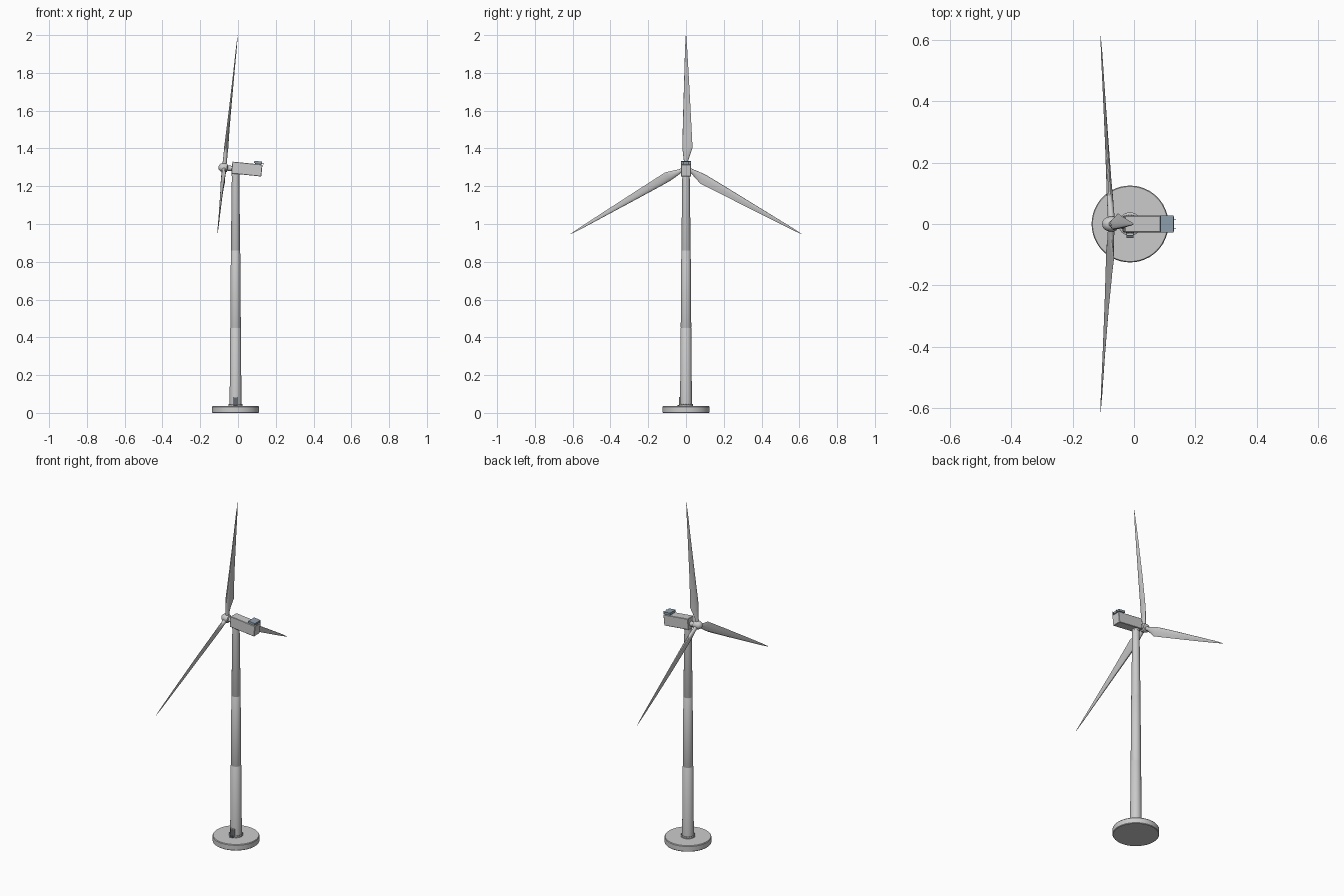
import bpy, bmesh
from math import sin, cos, pi, radians
from mathutils import Matrix

if "Cube" in bpy.data.objects:
    bpy.data.objects.remove(bpy.data.objects["Cube"])

AX = -0.013                                   # tower axis
FRAME = Matrix.Translation((-0.073, 0, 1.298)) @ Matrix.Rotation(radians(5.8), 4, 'Y')  # tilted rotor frame

dark = bpy.data.materials.new("dark_grey")
dark.diffuse_color = (0.12, 0.14, 0.16, 1)
dark.use_nodes = True
dark.node_tree.nodes["Principled BSDF"].inputs["Base Color"].default_value = dark.diffuse_color
steel = bpy.data.materials.new("blue_grey")
steel.diffuse_color = (0.28, 0.36, 0.43, 1)
steel.use_nodes = True
steel.node_tree.nodes["Principled BSDF"].inputs["Base Color"].default_value = steel.diffuse_color


def finish(name, bm, matrix=Matrix(), mat=None, smooth=True):
    bmesh.ops.recalc_face_normals(bm, faces=bm.faces[:])
    mesh = bpy.data.meshes.new(name)
    bm.to_mesh(mesh)
    bm.free()
    ob = bpy.data.objects.new(name, mesh)
    bpy.context.collection.objects.link(ob)
    ob.matrix_world = matrix
    if mat:
        mesh.materials.append(mat)
    if smooth:
        bpy.ops.object.select_all(action='DESELECT')
        ob.select_set(True)
        bpy.context.view_layer.objects.active = ob
        bpy.ops.object.shade_smooth_by_angle(angle=radians(35))
    return ob


def loft(bm, rings):
    # skin closed rings of points and cap both ends
    vs = [[bm.verts.new(p) for p in ring] for ring in rings]
    n = len(vs[0])
    for a, b in zip(vs, vs[1:]):
        for i in range(n):
            bm.faces.new((a[i], a[(i + 1) % n], b[(i + 1) % n], b[i]))
    bm.faces.new(vs[0])
    bm.faces.new(vs[-1])


def lathe(name, profile, n=32, matrix=Matrix(), mat=None):
    bm = bmesh.new()
    loft(bm, [[(r * cos(2 * pi * i / n), r * sin(2 * pi * i / n), z) for i in range(n)]
              for r, z in profile])
    return finish(name, bm, matrix, mat)


def box(name, loc, size, matrix=Matrix(), mat=None, bevel=0):
    bm = bmesh.new()
    bmesh.ops.create_cube(bm, size=1, matrix=Matrix.Translation(loc) @ Matrix.Diagonal((*size, 1)))
    if bevel:
        bmesh.ops.bevel(bm, geom=bm.edges[:], offset=bevel, segments=1, affect='EDGES')
    return finish(name, bm, matrix, mat, smooth=False)


at_tower = Matrix.Translation((AX, 0, 0))
along_x = FRAME @ Matrix.Rotation(radians(90), 4, 'Y')

# foundation and tower with seam grooves
lathe("foundation", [(0.122, 0), (0.125, 0.003), (0.125, 0.032), (0.122, 0.036)], 48, at_tower)
lathe("base_flange", [(0.038, 0.035), (0.038, 0.042), (0.033, 0.045)], 32, at_tower)
lathe("tower", [(0.0315, 0.036), (0.0282, 0.448), (0.0276, 0.449), (0.0276, 0.451), (0.028, 0.452),
                (0.0248, 0.858), (0.0242, 0.859), (0.0242, 0.861), (0.0247, 0.862), (0.0195, 1.268)],
      32, at_tower)
lathe("yaw_ring", [(0.021, 1.255), (0.021, 1.275)], 32, at_tower)

# flange bolts
bm = bmesh.new()
for i in range(16):
    a = 2 * pi * i / 16
    bmesh.ops.create_cone(bm, cap_ends=True, segments=6, radius1=0.002, radius2=0.002, depth=0.005,
                          matrix=Matrix.Translation((0.0355 * cos(a), 0.0355 * sin(a), 0.0445)))
finish("flange_bolts", bm, at_tower, steel, smooth=False)

# door and steps on the front of the tower
box("door_frame", (AX, -0.032, 0.064), (0.025, 0.009, 0.042), bevel=0.0015)
box("door", (AX, -0.0365, 0.063), (0.018, 0.002, 0.036), mat=dark)
for i in range(2):
    box("door_step", (AX, -0.039 - 0.003 * i, 0.040 - 0.002 * i), (0.022, 0.006, 0.006), mat=dark)

# nacelle, rooftop cooler and wind sensors, all tilted with the rotor
box("nacelle", (0.12, 0, 0.005), (0.16, 0.054, 0.063), FRAME, bevel=0.002)
box("cooler", (0.176, 0, 0.0465), (0.042, 0.054, 0.012), FRAME, steel)
box("cooler_base", (0.176, 0, 0.038), (0.034, 0.044, 0.008), FRAME, dark)
for s in (-1, 1):
    box("sensor_arm", (0.199, s * 0.015, 0.044), (0.012, 0.002, 0.002), FRAME, dark)
    box("sensor_mast", (0.204, s * 0.015, 0.046), (0.002, 0.002, 0.014), FRAME, dark)

# shaft and rounded spinner along the rotor axis
lathe("rotor_shaft", [(0.014, 0.01), (0.014, 0.042)], 24, along_x)
lathe("hub_spinner", [(0.001, -0.031), (0.010, -0.029), (0.017, -0.024), (0.022, -0.015),
                      (0.0245, -0.004), (0.0245, 0.006), (0.021, 0.015), (0.014, 0.019)], 24, along_x)

# blades: span, leading edge, trailing edge, thickness, twist, camber skew
SECTIONS = [(0.010, -0.011, 0.011, 0.022, 0, 0), (0.035, -0.011, 0.011, 0.022, 4, 0),
            (0.070, -0.016, 0.023, 0.020, 12, 0.3), (0.108, -0.020, 0.036, 0.017, 17, 0.6),
            (0.160, -0.019, 0.033, 0.014, 14, 0.7), (0.300, -0.015, 0.025, 0.010, 9, 0.7),
            (0.500, -0.009, 0.014, 0.006, 5, 0.7), (0.640, -0.005, 0.006, 0.004, 3, 0.7),
            (0.705, -0.001, 0.001, 0.001, 2, 0)]
N = 16
for k in range(3):
    rings = []
    for r, lead, trail, thick, twist, skew in SECTIONS:
        ring = []
        for i in range(N):
            a = 2 * pi * i / N
            y = (lead + trail) / 2 + (trail - lead) / 2 * cos(a)
            x = thick / 2 * sin(a) * (1 - skew * cos(a))
            t = radians(twist)
            ring.append((x * cos(t) + y * sin(t), y * cos(t) - x * sin(t), r))
        rings.append(ring)
    bm = bmesh.new()
    loft(bm, rings)
    finish("blade_%d" % (k + 1), bm, FRAME @ Matrix.Rotation(2 * pi * k / 3, 4, 'X'))
